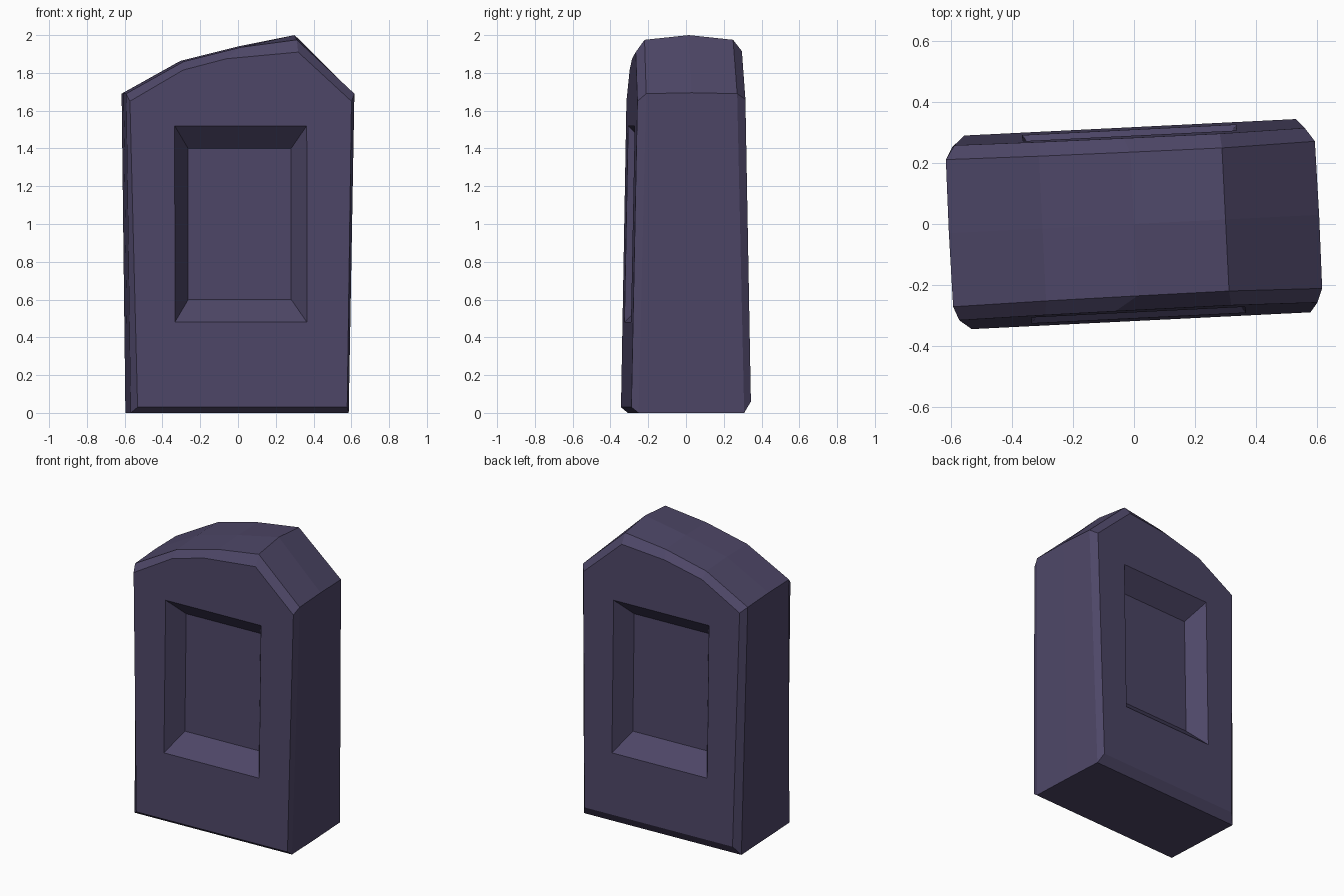
import bpy, bmesh, math
from mathutils import Matrix

if "Cube" in bpy.data.objects:
    bpy.data.objects.remove(bpy.data.objects["Cube"])

# Each profile: (u, z) clockwise from bottom left over the arched top
FRONT = [(-.548, .03), (-.587, 1.65), (-.305, 1.815), (-.075, 1.875),
         (.305, 1.91), (.587, 1.65), (.563, .03)]
OUTER = [(-.583, 0), (-.605, 1.69), (-.3, 1.86), (0, 1.935),
         (.3, 1.975), (.605, 1.69), (.573, 0)]
CROWN = [(-.583, 0), (-.607, 1.695), (-.3, 1.865), (0, 1.94),
         (.3, 2.0), (.607, 1.695), (.575, 0)]
BACK = [(-.541, .06), (-.574, 1.66), (-.295, 1.82), (-.02, 1.885),
        (.295, 1.915), (.574, 1.66), (.547, .06)]


def face_depth(z):
    return .318 - .019 * z


def edge_depth(z):
    return .28 - .023 * z


bm = bmesh.new()


def ring(profile, depth, side):
    return [bm.verts.new((u, side * depth(z), z)) for u, z in profile]


# Stone body: five rings joined from front to back, bottom included
rings = [ring(FRONT, face_depth, -1), ring(OUTER, edge_depth, -1),
         ring(CROWN, edge_depth, 0),
         ring(OUTER, edge_depth, 1), ring(BACK, face_depth, 1)]
n = len(FRONT)
for a, b in zip(rings, rings[1:]):
    for i in range(n):
        j = (i + 1) % n
        bm.faces.new((a[i], a[j], b[j], b[i]))


def rectangle(half_width, half_height, sink, side):
    pts = [(-1, -1), (-1, 1), (1, 1), (1, -1)]
    return [bm.verts.new((su * half_width,
                          side * (face_depth(1 + sz * half_height) - sink),
                          1 + sz * half_height)) for su, sz in pts]


# Front and back faces, each with a sunken panel with sloped walls
for outline, side in ((rings[0], -1), (rings[-1], 1)):
    rim = rectangle(.35, .52, 0, side)
    floor = rectangle(.273, .40, .12, side)
    bm.faces.new((outline[0], outline[1], rim[1], rim[0]))
    bm.faces.new(outline[1:6] + [rim[2], rim[1]])
    bm.faces.new((outline[5], outline[6], rim[3], rim[2]))
    bm.faces.new((outline[6], outline[0], rim[0], rim[3]))
    for i in range(4):
        j = (i + 1) % 4
        bm.faces.new((rim[i], rim[j], floor[j], floor[i]))
    bm.faces.new(floor)

# Slight turn of the whole stone
bm.transform(Matrix.Rotation(math.radians(2.84), 4, 'Z'))
bmesh.ops.recalc_face_normals(bm, faces=bm.faces[:])

mesh = bpy.data.meshes.new("stone_slab")
bm.to_mesh(mesh)
bm.free()
mat = bpy.data.materials.new("dusky purple stone")
mat.diffuse_color = (.075, .062, .135, 1)
mat.use_nodes = True
mat.node_tree.nodes["Principled BSDF"].inputs["Base Color"].default_value = mat.diffuse_color
mesh.materials.append(mat)
slab = bpy.data.objects.new("stone_slab", mesh)
bpy.context.collection.objects.link(slab)
